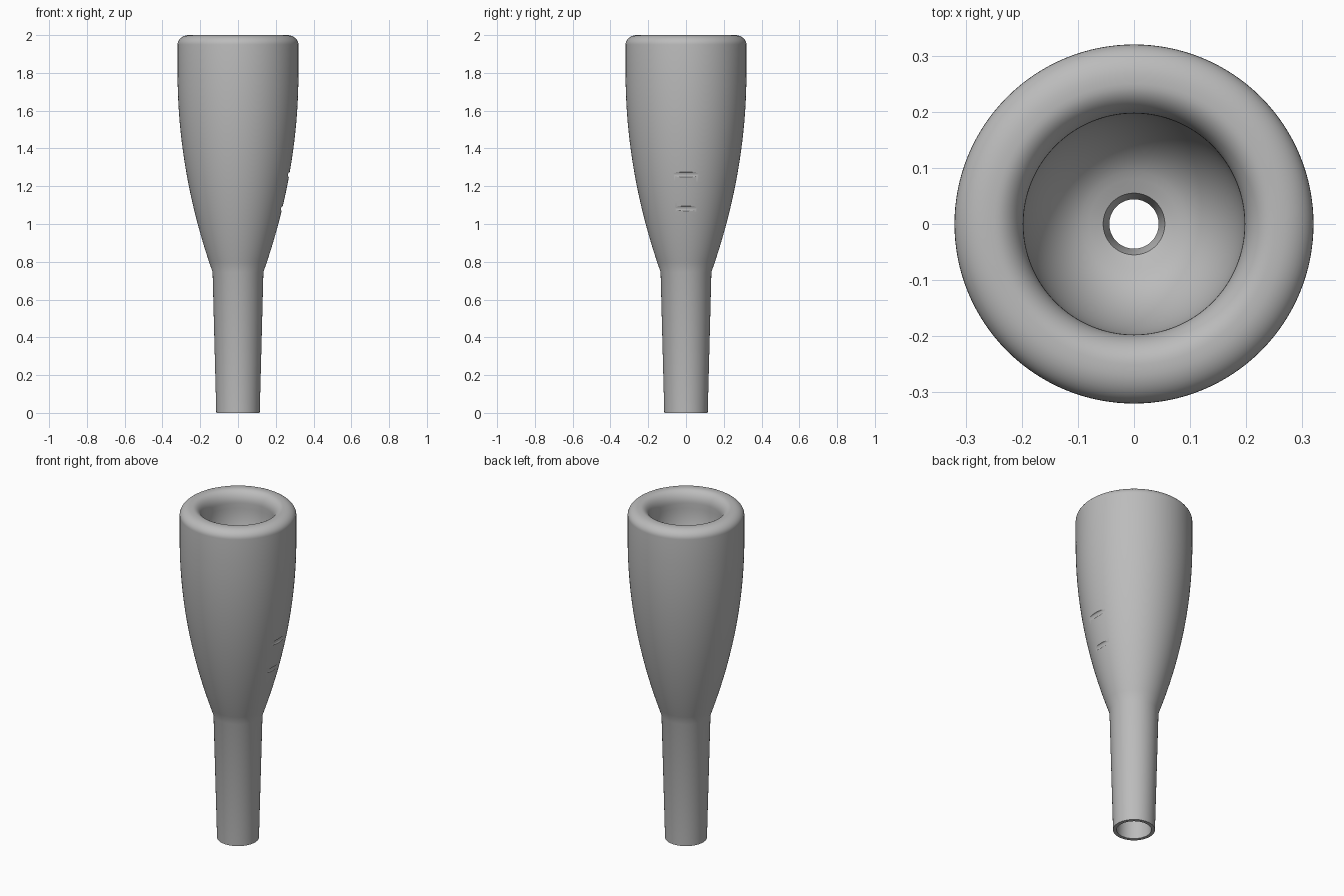
import bpy, bmesh, math
from mathutils import Matrix

cube = bpy.data.objects.get("Cube")
if cube:
    bpy.data.objects.remove(cube, do_unlink=True)

SEGMENTS = 128


def make_material(name, rgb):
    mat = bpy.data.materials.new(name)
    mat.use_nodes = True
    mat.diffuse_color = (*rgb, 1)
    mat.node_tree.nodes["Principled BSDF"].inputs["Base Color"].default_value = (*rgb, 1)
    return mat


def make_object(name, bm, mat):
    mesh = bpy.data.meshes.new(name)
    bm.to_mesh(mesh)
    bm.free()
    mesh.materials.append(mat)
    obj = bpy.data.objects.new(name, mesh)
    bpy.context.collection.objects.link(obj)
    return obj


def arc(cx, cz, rx, rz, start, end, steps):
    """Points on an ellipse arc, angles in degrees."""
    angles = [math.radians(start + (end - start) * i / steps) for i in range(steps + 1)]
    return [(cx + rx * math.cos(a), cz + rz * math.sin(a)) for a in angles]


def body_radius(z):
    return 0.32 - max(0, 1.8 - z) ** 2 / 6


def lathe(name, profile, mat):
    bm = bmesh.new()
    verts = [bm.verts.new((r, 0, z)) for r, z in profile]
    edges = [bm.edges.new((a, b)) for a, b in zip(verts, verts[1:] + verts[:1])]
    bmesh.ops.spin(bm, geom=verts + edges, cent=(0, 0, 0), axis=(0, 0, 1),
                   angle=math.tau, steps=SEGMENTS, use_duplicate=False)
    bmesh.ops.remove_doubles(bm, verts=bm.verts, dist=1e-5)
    bmesh.ops.recalc_face_normals(bm, faces=bm.faces)
    return make_object(name, bm, mat)


metal = make_material("silver_grey", (0.5, 0.5, 0.5))

# Closed wall profile: shank, flared body, rounded rim, cup, throat, backbore
shank = [(0.115, 0)]
flare = [(body_radius(z), z) for z in (0.745 + 1.055 * i / 20 for i in range(21))]
rim_outer = arc(0.26, 1.95, 0.06, 0.05, 0, 90, 10)
rim_inner = arc(0.25, 1.93, 0.053, 0.07, 90, 180, 10)
cup = arc(0.055, 1.9, 0.142, 0.24, 0, -80, 14)
throat = [(0.055, 1.655), (0.044, 1.61), (0.044, 1.5)]
backbore = [(0.095, 0)]
mouthpiece = lathe("mouthpiece", shank + flare + rim_outer + rim_inner + cup
                   + throat + backbore, metal)

# Two short grooves across the left flank
for i, (z, half_width) in enumerate([(1.26, 0.065), (1.08, 0.055)]):
    radius = 0.016
    inner = math.sqrt(body_radius(z) ** 2 - half_width ** 2)
    bm = bmesh.new()
    bmesh.ops.create_cone(bm, cap_ends=True, segments=24, radius1=radius,
                          radius2=radius, depth=0.4,
                          matrix=Matrix.Translation((inner + radius, 0, z))
                          @ Matrix.Rotation(math.pi / 2, 4, 'X'))
    cutter = make_object(f"groove_cutter_{i + 1}", bm, metal)
    cutter.hide_render = True
    mod = mouthpiece.modifiers.new("groove", 'BOOLEAN')
    mod.operation, mod.solver, mod.object = 'DIFFERENCE', 'EXACT', cutter
    bpy.context.view_layer.objects.active = mouthpiece
    bpy.ops.object.modifier_apply(modifier=mod.name)
    bpy.data.objects.remove(cutter, do_unlink=True)

bpy.ops.object.select_all(action='DESELECT')
mouthpiece.select_set(True)
bpy.context.view_layer.objects.active = mouthpiece
bpy.ops.object.shade_smooth_by_angle(angle=math.radians(25))
